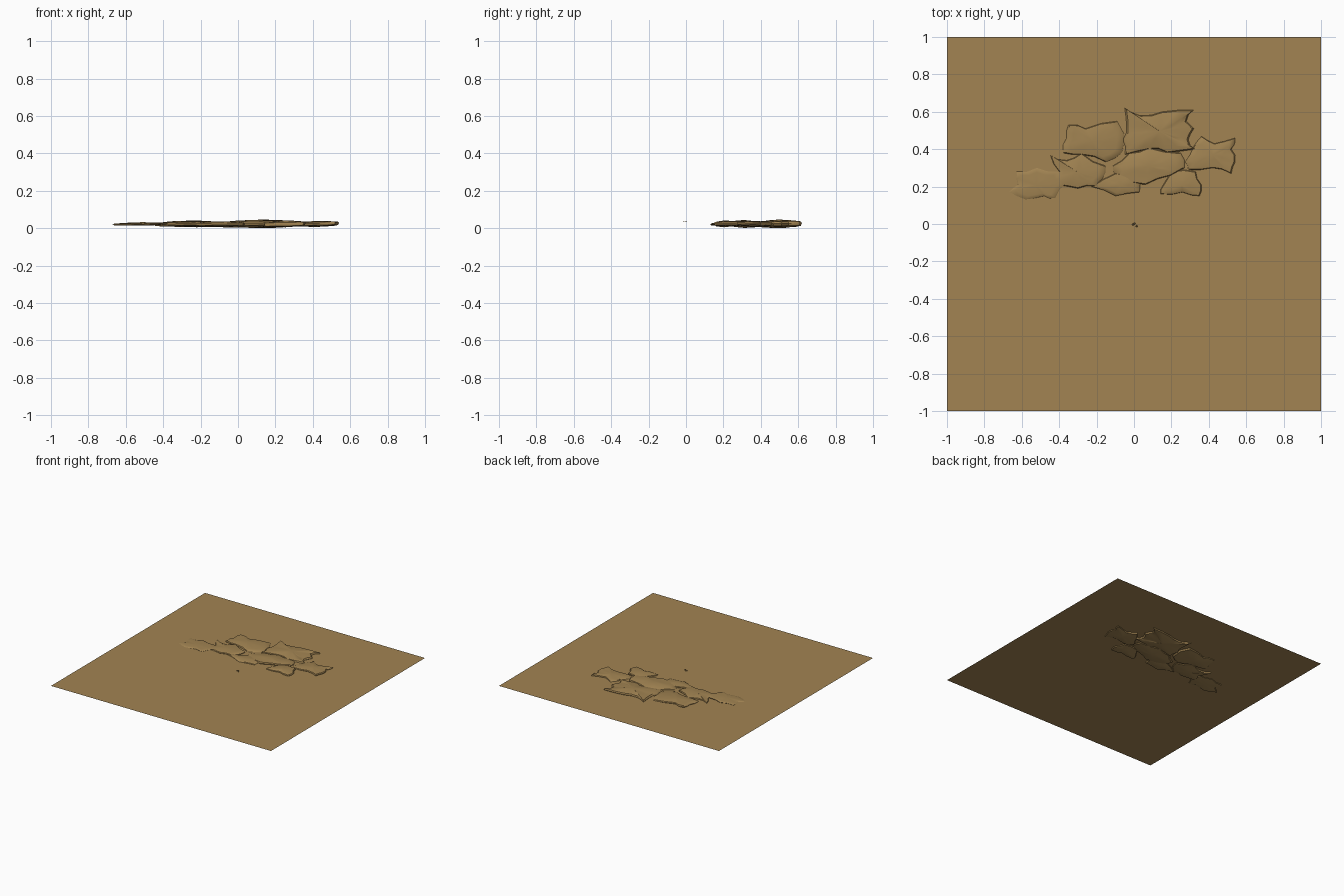
import bpy
import bmesh
import math
import random
from mathutils import Vector

random.seed(7)
MID = 0.023  # height of the ground sheet

cube = bpy.data.objects.get("Cube")
if cube:
    bpy.data.objects.remove(cube, do_unlink=True)

# One earthy colour for everything
earth = bpy.data.materials.new("dry_earth")
earth.use_nodes = True
colour = (0.36, 0.23, 0.085, 1)
earth.diffuse_color = colour
shader = earth.node_tree.nodes["Principled BSDF"]
shader.inputs["Base Color"].default_value = colour
shader.inputs["Roughness"].default_value = 0.9


def add_object(name, bm, smooth=False):
    bmesh.ops.recalc_face_normals(bm, faces=bm.faces)
    mesh = bpy.data.meshes.new(name)
    bm.to_mesh(mesh)
    bm.free()
    mesh.materials.append(earth)
    obj = bpy.data.objects.new(name, mesh)
    bpy.context.collection.objects.link(obj)
    if smooth:
        bpy.ops.object.select_all(action="DESELECT")
        obj.select_set(True)
        bpy.context.view_layer.objects.active = obj
        bpy.ops.object.shade_smooth_by_angle(angle=math.radians(40))
    return obj


def broken_edge(corners):
    """Add a chipped point between each pair of outline corners."""
    points = []
    for i, a in enumerate(corners):
        b = corners[(i + 1) % len(corners)]
        side = (b - a).orthogonal().normalized()
        points += [a, (a + b) / 2 + side * random.uniform(-0.012, 0.012)]
    return points


def slab(name, half, tilt, outline):
    """Jagged pillow of soil; outline is in hundredths of a unit."""
    rim = broken_edge([Vector(p) / 100 for p in outline])
    centre = sum(rim, Vector((0, 0))) / len(rim)
    bm = bmesh.new()

    def ring(scale, height):
        verts = []
        for p in rim:
            q = centre + (p - centre) * scale
            lean = (q - centre).dot(Vector(tilt)) * scale
            z = height * random.uniform(0.8, 1) + lean
            z = max(-half, min(half, z))
            verts.append(bm.verts.new((q.x, q.y, MID + z)))
        return verts

    def bridge(a, b):
        for i in range(len(a)):
            j = (i + 1) % len(a)
            bm.faces.new((a[i], a[j], b[j], b[i]))

    edge = ring(1, 0.002)
    for sign in (1, -1):
        last = edge
        for scale, rise in ((0.95, 0.55), (0.75, 0.75), (0.4, 0.92)):
            level = ring(scale, sign * half * rise)
            bridge(last, level)
            last = level
        tip = bm.verts.new((centre.x, centre.y, MID + sign * half))
        for i in range(len(last)):
            bm.faces.new((last[i], last[(i + 1) % len(last)], tip))
    return add_object(name, bm, smooth=True)


# Flat ground sheet
ground = bmesh.new()
bmesh.ops.create_grid(ground, x_segments=1, y_segments=1, size=1)
bmesh.ops.translate(ground, verts=ground.verts, vec=(0, 0, MID))
add_object("ground_sheet", ground)

# Cracked slabs, from the back row to the front row
slab("back_slab", 0.023, (0, 0.02),
     [(-5, 62), (3, 58), (15, 60), (32, 61), (28, 55), (32, 51), (29, 45),
      (33, 40), (18, 38), (8, 40), (-5, 37), (-6, 45), (-4, 53)])
slab("back_right_slab", 0.018, (-0.03, 0.02),
     [(-35, 53), (-26, 51), (-9, 55), (-5, 48), (-6, 38), (-15, 33),
      (-28, 37), (-38, 38), (-36, 46)])
slab("middle_right_slab", 0.016, (0.03, 0),
     [(-45, 37), (-36, 34), (-28, 38), (-15, 31), (-17, 24), (-20, 20),
      (-30, 19), (-42, 21), (-40, 28)])
slab("outer_right_slab", 0.009, (0.02, 0.02),
     [(-63, 28), (-52, 30), (-40, 28), (-36, 22), (-42, 14), (-48, 15),
      (-58, 13), (-67, 17), (-62, 21)])
slab("middle_slab", 0.021, (0.03, -0.04),
     [(-12, 31), (-3, 38), (8, 41), (25, 38), (27, 30), (20, 26),
      (6, 21), (-8, 25)])
slab("front_slab", 0.014, (0, 0.03),
     [(-23, 20), (-10, 27), (5, 24), (3, 17), (-10, 15)])
slab("front_left_slab", 0.018, (0.03, 0.03),
     [(15, 20), (20, 28), (33, 28), (36, 21), (35, 15), (26, 17), (14, 16)])
slab("outer_left_slab", 0.016, (0.03, -0.02),
     [(27, 33), (32, 42), (36, 47), (43, 43), (54, 46), (52, 40), (54, 33),
      (52, 27), (42, 30), (29, 29)])

# Tiny loose crumbs at the centre
for i, (x, y) in enumerate(((-0.005, -0.002), (0.014, -0.012), (0.002, 0.002))):
    crumb = bmesh.new()
    bmesh.ops.create_cone(crumb, cap_ends=True, segments=5,
                          radius1=0.006, radius2=0.003, depth=0.004)
    bmesh.ops.translate(crumb, verts=crumb.verts, vec=(x, y, 0.034))
    add_object(f"crumb_{i}", crumb)
